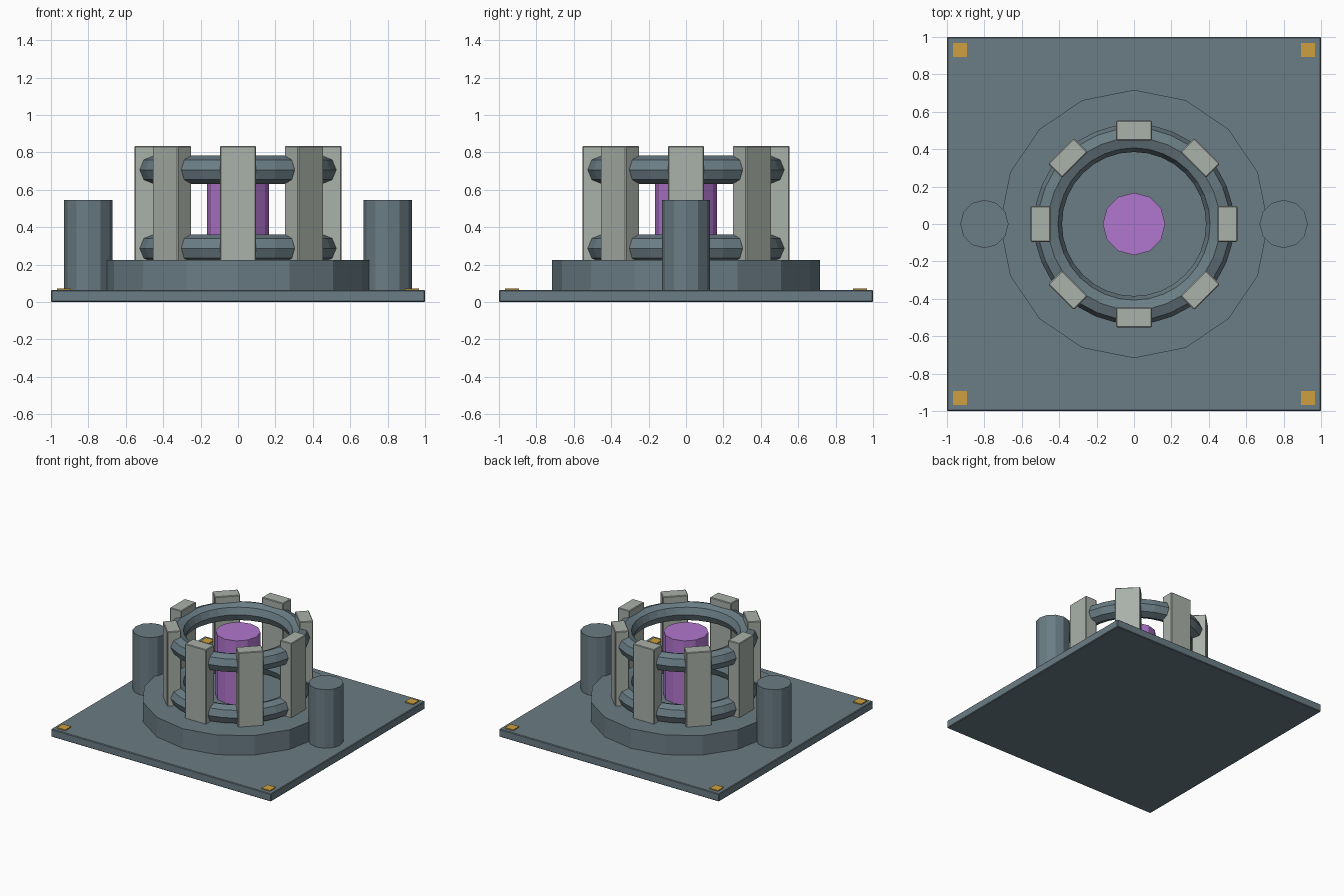
import bpy
from math import cos, sin, pi

cube = bpy.data.objects.get("Cube")
if cube:
    bpy.data.objects.remove(cube, do_unlink=True)


def material(name, color):
    mat = bpy.data.materials.new(name)
    mat.use_nodes = True
    rgba = (*color, 1)
    mat.diffuse_color = rgba
    mat.node_tree.nodes["Principled BSDF"].inputs["Base Color"].default_value = rgba
    return mat


steel = material("slate_steel", (0.145, 0.205, 0.235))
stone = material("pale_grey", (0.40, 0.44, 0.40))
glow = material("violet", (0.44, 0.18, 0.62))
amber = material("amber", (0.62, 0.35, 0.05))


def finish(name, mat, bevel=0):
    obj = bpy.context.object
    obj.name = name
    obj.data.materials.append(mat)
    if bevel:
        mod = obj.modifiers.new("edge_bevel", 'BEVEL')
        mod.width = bevel
        mod.segments = 1
    return obj


def box(name, x, y, z0, z1, size, mat, turn=0, bevel=0):
    bpy.ops.mesh.primitive_cube_add(size=1, location=(x, y, (z0 + z1) / 2),
                                    rotation=(0, 0, turn))
    obj = finish(name, mat, bevel)
    obj.scale = (*size, z1 - z0)
    bpy.ops.object.transform_apply(location=False, rotation=False, scale=True)


def drum(name, x, radius, z0, z1, sides, mat):
    bpy.ops.mesh.primitive_cylinder_add(vertices=sides, radius=radius, depth=z1 - z0,
                                        location=(x, 0, (z0 + z1) / 2))
    finish(name, mat)


# Ground plate, plinth and glowing core
box("base_plate", 0, 0, 0, 0.064, (2, 2), steel, bevel=0.005)
drum("plinth", 0, 0.717, 0.06, 0.225, 16, steel)
drum("core", 0, 0.167, 0.22, 0.75, 12, glow)

# Side tanks and corner markers
for side, sx in (("left", 1), ("right", -1)):
    drum(side + "_tank", sx * 0.8, 0.129, 0.06, 0.545, 12, steel)
    for end, sy in (("front", -1), ("back", 1)):
        box(f"{end}_{side}_marker", sx * 0.93, sy * 0.93, 0.06, 0.072,
            (0.075, 0.075), amber)

# Containment rings
for name, z in (("lower_ring", 0.287), ("upper_ring", 0.707)):
    bpy.ops.mesh.primitive_torus_add(major_segments=32, minor_segments=8,
                                     major_radius=0.46, minor_radius=0.075,
                                     location=(0, 0, z))
    finish(name, steel)

# Eight upright pillars around the rings
for i in range(8):
    a = i * pi / 4
    box(f"pillar_{i + 1}", 0.5 * cos(a), 0.5 * sin(a), 0.22, 0.835,
        (0.105, 0.193), stone, turn=a, bevel=0.005)
